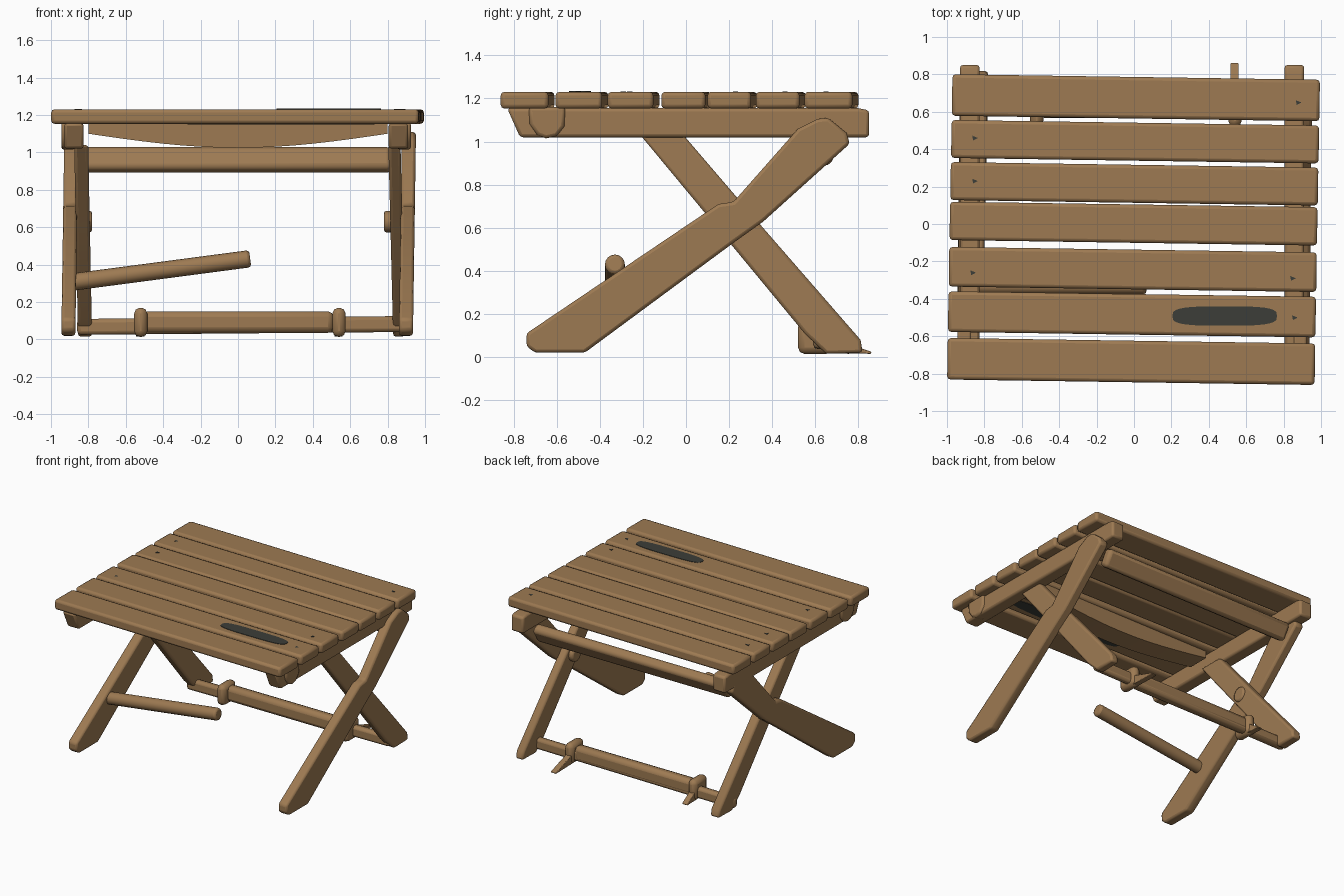
import bpy, bmesh, math
from mathutils import Vector, Matrix

if "Cube" in bpy.data.objects:
    bpy.data.objects.remove(bpy.data.objects["Cube"])


def material(name, color):
    m = bpy.data.materials.new(name)
    m.use_nodes = True
    m.diffuse_color = (*color, 1)
    m.node_tree.nodes["Principled BSDF"].inputs["Base Color"].default_value = (*color, 1)
    return m


wood = material("brown wood", (0.34, 0.195, 0.085))
dark = material("dark grey", (0.045, 0.048, 0.04))


def finish(name, bm, mat=wood, bevel=0.015):
    bmesh.ops.recalc_face_normals(bm, faces=bm.faces)
    mesh = bpy.data.meshes.new(name)
    bm.to_mesh(mesh)
    bm.free()
    mesh.materials.append(mat)
    ob = bpy.data.objects.new(name, mesh)
    bpy.context.collection.objects.link(ob)
    if bevel:
        mod = ob.modifiers.new("rounded edges", "BEVEL")
        mod.width, mod.segments = bevel, 2
        mod.limit_method, mod.angle_limit = "ANGLE", math.radians(35)
    bpy.ops.object.select_all(action="DESELECT")
    ob.select_set(True)
    bpy.context.view_layer.objects.active = ob
    bpy.ops.object.shade_smooth_by_angle(angle=math.radians(40))
    return ob


def extrude(name, points, offset, mat=wood, bevel=0.015, shear=0):
    """Flat outline extruded by an offset; shear leans it in x with height."""
    bm = bmesh.new()
    face = bm.faces.new([bm.verts.new(p) for p in points])
    top = bmesh.ops.extrude_face_region(bm, geom=[face])["geom"]
    for v in (g for g in top if isinstance(g, bmesh.types.BMVert)):
        v.co += Vector(offset)
    for v in bm.verts:
        v.co.x += shear * v.co.z
    return finish(name, bm, mat, bevel)


def board(name, yz, x0, x1, **kw):
    return extrude(name, [(x0, y, z) for y, z in yz], (x1 - x0, 0, 0), **kw)


def box(name, center, size, rot=(0, 0, 0), bevel=0.015):
    bm = bmesh.new()
    bmesh.ops.create_cube(bm, size=1, matrix=Matrix.Diagonal((*size, 1)))
    ob = finish(name, bm, bevel=bevel)
    ob.location, ob.rotation_euler = center, rot
    return ob


def rod(name, a, b, radius, sides=16, bevel=0.015):
    a, b = Vector(a), Vector(b)
    bm = bmesh.new()
    bmesh.ops.create_cone(bm, cap_ends=True, segments=sides, radius1=radius,
                          radius2=radius, depth=(b - a).length)
    ob = finish(name, bm, bevel=bevel)
    ob.location = (a + b) / 2
    ob.rotation_euler = (b - a).to_track_quat("Z", "Y").to_euler()
    return ob


# Table top slats, turned very slightly
turn = math.radians(-0.85)
slats = [(-0.735, 0.222), (-0.483, 0.217), (-0.243, 0.212), (0.002, 0.205),
         (0.215, 0.203), (0.44, 0.203), (0.675, 0.222)]
for i, (y, width) in enumerate(slats):
    x = -0.015 + 0.025 * i / 6
    box(f"slat_{i + 1}", (x, y, 1.192), (1.965, width, 0.078), (0, 0, turn), 0.018)

# Sagging underside of one slat
sag = [(-0.8 + 0.1 * i, -0.33, 1.155 - 0.055 - 0.075 * math.sin(math.pi * i / 16))
       for i in range(17)]
extrude("slat_underside", sag + [(0.8, -0.33, 1.16), (-0.8, -0.33, 1.16)],
        (0, 0.17, 0), bevel=0)

# Worn dark patch, above and below
for name, x, half, z in (("worn_patch", 0.485, 0.28, 1.229), ("worn_patch_below", 0.23, 0.5, 1.149)):
    outline = []
    for i in range(28):
        a = math.tau * i / 28
        c, s = math.cos(a), math.sin(a)
        outline.append((x + half * math.copysign(abs(c) ** 0.6, c),
                        -0.492 + 0.052 * math.copysign(abs(s) ** 0.6, s), z))
    extrude(name, outline, (0, 0, 0.005), dark, 0)

# Nail marks
for x, y in ((0.88, 0.65), (-0.85, 0.46), (-0.85, 0.23), (-0.86, -0.26), (0.85, -0.29), (0.86, -0.5)):
    extrude("nail_mark", [(x - 0.015, y + 0.012, 1.229), (x + 0.015, y, 1.229),
                          (x - 0.01, y - 0.013, 1.229)], (0, 0, 0.004), dark, 0)

# Side frames: rail, block, crossed legs and pivot
rail = [(-0.83, 1.155), (-0.77, 1.02), (0.85, 1.02), (0.85, 1.145), (0.8, 1.155)]
block = [(-0.73, 1.16), (-0.725, 1.08), (-0.69, 1.03), (-0.65, 1.015),
         (-0.6, 1.025), (-0.565, 1.07), (-0.56, 1.16)]
front_leg = [(-0.74, 0.11), (-0.74, 0.05), (-0.7, 0.02), (-0.47, 0.02), (0.22, 0.53),
             (0.36, 0.63), (0.76, 0.99), (0.745, 1.04), (0.66, 1.11), (0.61, 1.105),
             (0.52, 1.06), (0.22, 0.72), (0.15, 0.71)]
back_leg = [(-0.22, 1.04), (-0.02, 1.04), (0.34, 0.62), (0.81, 0.08), (0.82, 0.02),
            (0.65, 0.015), (0.55, 0.11), (0.17, 0.57)]
for side, s in (("left", 1), ("right", -1)):
    shift = 0 if s > 0 else -0.02
    board(f"{side}_rail", rail, s * 0.805 + shift, s * 0.91 + shift)
    board(f"{side}_block", block, s * 0.85 + shift, s * 0.925 + shift)
    board(f"{side}_front_leg", front_leg, s * 0.86 + shift / 2, s * 0.935 + shift / 2,
          shear=0.015)
    board(f"{side}_back_leg", back_leg, s * 0.805 + 0.025, s * 0.875 + 0.02,
          shear=-0.025 if s > 0 else -0.02)
    rod(f"{side}_pivot", (s * 0.78, 0.22, 0.63), (s * 0.93, 0.22, 0.63), 0.06, 10)

# Upper back crossbar and loose front rod
box("upper_crossbar", (-0.01, 0.66, 0.96), (1.66, 0.08, 0.135), (math.radians(-30), 0, 0), 0.025)
rod("front_rod", (-0.9, -0.33, 0.305), (0.065, -0.33, 0.432), 0.046)

# Lower back crossbar with thicker middle and two collars
box("lower_crossbar", (0.01, 0.62, 0.075), (1.74, 0.06, 0.085), (0, math.radians(-0.5), 0), 0.02)
box("lower_crossbar_middle", (0, 0.61, 0.093), (1.02, 0.085, 0.115), bevel=0.03)
for i, x in enumerate((-0.52, 0.54)):
    box(f"collar_{i + 1}", (x, 0.6, 0.092), (0.07, 0.16, 0.155), bevel=0.03)
    tip = 0.76 + 0.1 * i
    board(f"collar_tongue_{i + 1}", [(0.62, 0.02), (tip, 0.015), (tip, 0.025), (0.66, 0.09)],
          x - 0.025, x + 0.02, bevel=0.004)
